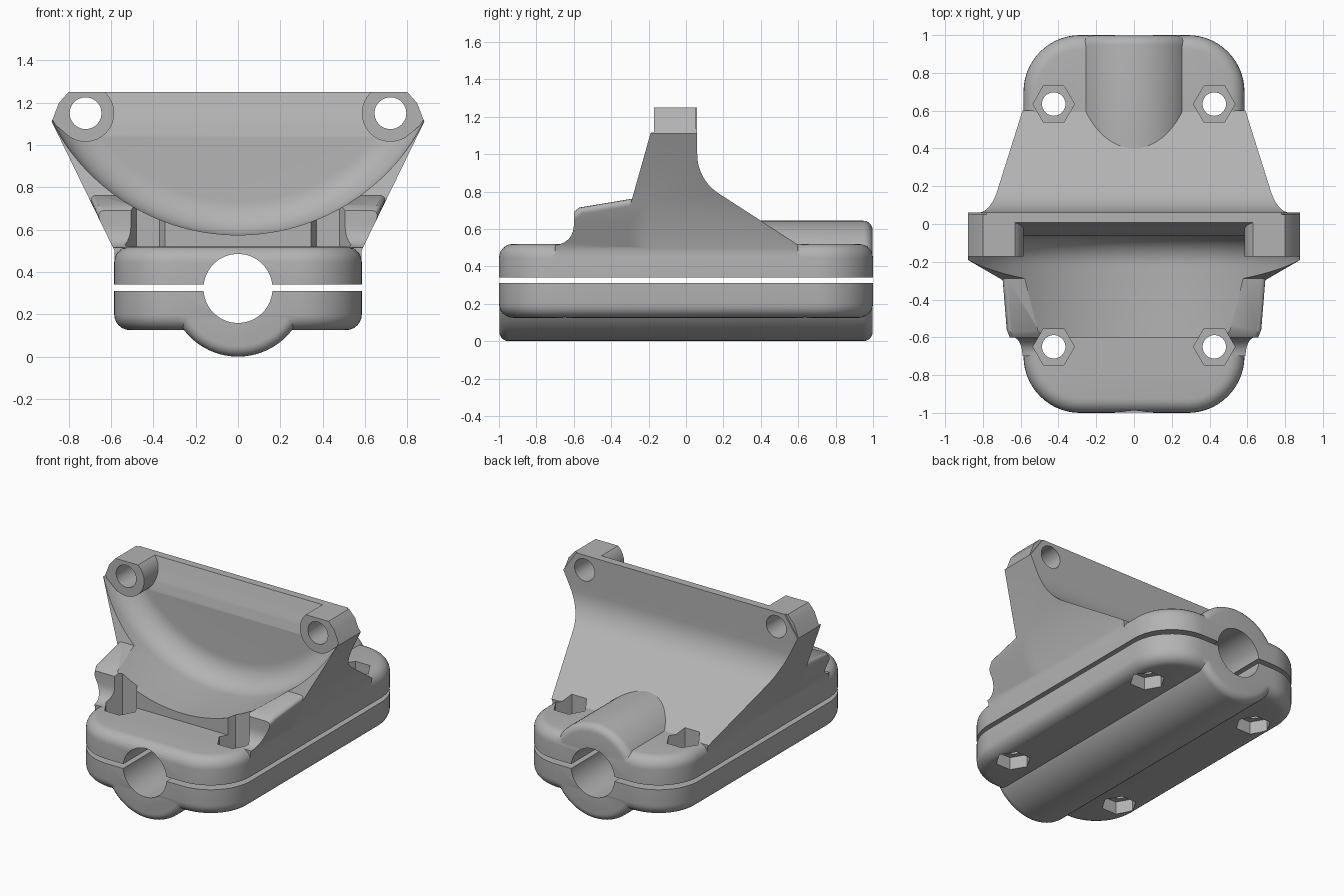
import bpy, bmesh
from math import sin, cos, pi, radians
from mathutils import Vector

if "Cube" in bpy.data.objects:
    bpy.data.objects.remove(bpy.data.objects["Cube"], do_unlink=True)

grey = bpy.data.materials.new("plain grey")
grey.use_nodes = True
COLOUR = (0.45, 0.45, 0.45, 1)
grey.diffuse_color = COLOUR
grey.node_tree.nodes["Principled BSDF"].inputs["Base Color"].default_value = COLOUR

BORE_Z, BASIN_Z = 0.322, 1.565


def arc(cx, cy, r, a0, a1, n):
    angles = [radians(a0 + (a1 - a0) * i / n) for i in range(n + 1)]
    return [(cx + r * cos(a), cy + r * sin(a)) for a in angles]


def circle(cx, cy, r, n=48):
    return arc(cx, cy, r, 0, 360, n)[:-1]


def finish(name, bm):
    bmesh.ops.recalc_face_normals(bm, faces=bm.faces)
    mesh = bpy.data.meshes.new(name)
    bm.to_mesh(mesh)
    bm.free()
    mesh.materials.append(grey)
    obj = bpy.data.objects.new(name, mesh)
    bpy.context.collection.objects.link(obj)
    return obj


def prism_bm(pts, axis, lo, hi):
    """Extrude a 2D outline along one axis."""
    place = {"x": lambda a, b: (lo, a, b),
             "y": lambda a, b: (a, lo, b),
             "z": lambda a, b: (a, b, lo)}[axis]
    bm = bmesh.new()
    face = bm.faces.new([bm.verts.new(place(a, b)) for a, b in pts])
    new = bmesh.ops.extrude_face_region(bm, geom=[face])["geom"]
    shift = Vector([(hi - lo) * (axis == k) for k in "xyz"])
    bmesh.ops.translate(bm, vec=shift, verts=[g for g in new if isinstance(g, bmesh.types.BMVert)])
    bmesh.ops.recalc_face_normals(bm, faces=bm.faces)
    return bm


def prism(name, pts, axis, lo, hi):
    return finish(name, prism_bm(pts, axis, lo, hi))


def box(name, x, y, z):
    return prism(name, [(x[0], y[0]), (x[1], y[0]), (x[1], y[1]), (x[0], y[1])], "z", *z)


def lathe(name, profile, z, n):
    """Revolve (radius, y) points around a y-parallel axis at height z."""
    bm = bmesh.new()
    rings = [[bm.verts.new((r * sin(2 * pi * i / n), y, z - r * cos(2 * pi * i / n)))
              for i in range(n)] for r, y in profile]
    for a, b in zip(rings, rings[1:]):
        for i in range(n):
            j = (i + 1) % n
            bm.faces.new((a[i], a[j], b[j], b[i]))
    bm.faces.new(rings[0])
    bm.faces.new(rings[-1])
    return finish(name, bm)


def boolean(target, tool, operation):
    tool.hide_render = True
    mod = target.modifiers.new("bool", "BOOLEAN")
    mod.object, mod.operation, mod.solver = tool, operation, "EXACT"
    bpy.context.view_layer.objects.active = target
    bpy.ops.object.modifier_apply(modifier=mod.name)
    bpy.data.objects.remove(tool, do_unlink=True)


def add(target, tool):
    boolean(target, tool, "UNION")


def cut(target, tool):
    boolean(target, tool, "DIFFERENCE")


def plate(name, z0, z1, round_z):
    """Round-cornered plate with a filleted rim on one face."""
    pts = []
    for cx, cy, a in ((0.285, 0.7, 0), (-0.285, 0.7, 90), (-0.285, -0.7, 180), (0.285, -0.7, 270)):
        pts += arc(cx, cy, 0.3, a, a + 90, 14)
    bm = prism_bm(pts, "z", z0, z1)
    rim = [e for e in bm.edges if all(abs(v.co.z - round_z) < 1e-4 for v in e.verts)]
    bmesh.ops.bevel(bm, geom=rim, offset=0.075, segments=6, profile=0.5, affect="EDGES")
    return finish(name, bm)


def boss(name, y0, y1):
    """Round housing around the bore, with filleted ends."""
    f, r = 0.05, 0.322
    profile = [(r - f + a, y0 + f + b) for a, b in arc(0, 0, f, -90, 0, 5)]
    profile += [(r - f + a, y1 - f + b) for a, b in arc(0, 0, f, 0, 90, 5)]
    return lathe(name, profile, BORE_Z, 72)


def flared(name, pts, round_top=0):
    """Side profile spanning the width, flaring outward with height."""
    bm = prism_bm(pts, "x", -1, 1)
    for z in (0.5, 1.11):
        bmesh.ops.bisect_plane(bm, geom=bm.verts[:] + bm.edges[:] + bm.faces[:],
                               plane_co=(0, 0, z), plane_no=(0, 0, 1))
    for v in bm.verts:
        z = v.co.z
        v.co.x *= 0.583 + 0.487 * max(0, min(z, 1.11) - 0.5) - 0.7 * max(0, z - 1.11)
    if round_top:
        top = [e for e in bm.edges if min(v.co.z for v in e.verts) > 0.68
               and abs(e.verts[0].co.x - e.verts[1].co.x) < 0.1]
        bmesh.ops.bevel(bm, geom=top, offset=round_top, segments=5, profile=0.5, affect="EDGES")
    return finish(name, bm)


# Lower clamp half
lower = plate("lower_clamp", 0.125, 0.36, 0.125)
add(lower, boss("lower_boss", -0.998, 0.998))
cut(lower, box("lower_trim", (-1, 1), (-2, 2), (0.31, 1)))

# Upper clamp half with rear bore housing
upper = plate("upper_clamp_bracket", 0.3, 0.52, 0.52)
add(upper, boss("rear_housing", 0.12, 0.998))

# Flared upright with a concave back, and the low front cheeks
back = arc(0.31, 1.0, 0.25, 180, 238, 10)
add(upper, flared("upright", [(-0.3, 0.4), (-0.3, 0.72), (-0.19, 1.11), (-0.17, 1.25),
                              (0.06, 1.25)] + back + [(0.6, 0.515), (0.6, 0.4)]))
cheeks = flared("cheeks", [(-0.2, 0.4), (-0.2, 0.776), (-0.57, 0.714), (-0.6, 0.69)]
                + arc(-0.7, 0.615, 0.1, 0, -90, 6) + [(-0.7, 0.4)], 0.04)
cut(cheeks, box("front_step", (-0.5, 0.5), (-0.9, -0.6), (0.3, 0.9)))
add(upper, cheeks)

# Round basin hollowed out of the front, with a filleted back wall
fillet = [(0.83 + a, -0.22 + b) for a, b in arc(0, 0, 0.16, 0, 90, 10)]
cut(upper, lathe("basin", [(0.99, -1.3)] + fillet, BASIN_Z, 160))
cut(upper, prism("wall_taper", [(0.01, 1.26), (-0.02, 1.17), (-0.045, 1.1), (-0.07, 1.0),
                                (-0.2, 1.0), (-0.2, 1.26)], "x", -0.64, 0.64))

# Mounting lugs, rounded inside and pointed outside
for s in (-1, 1):
    ring = [(x, z) for x, z in arc(0.72, 1.15, 0.135, 21, 311, 40) if z < 1.249]
    ring = [(0.88, 1.11), ring[0], (0.8, 1.25), (0.63, 1.25)] + ring[1:]
    ring = [p for i, p in enumerate(ring) if i < 4 or p[0] < 0.63 or p[1] < 1.15]
    add(upper, prism("lug", [(s * x, z) for x, z in ring], "y", -0.172, 0.05))
    cut(upper, prism("lug_hole", circle(s * 0.72, 1.15, 0.075), "y", -0.5, 0.5))

cut(upper, box("upper_trim", (-1, 1), (-2, 2), (0, 0.34)))

# Bore, bolt holes and hexagonal nut pockets
for half in (lower, upper):
    cut(half, prism("bore", circle(0, BORE_Z, 0.163, 64), "y", -1.5, 1.5))
    pocket = (-0.2, 0.21) if half is lower else (0.42, 0.95)
    for x in (-0.425, 0.425):
        for y in (-0.65, 0.635):
            cut(half, prism("nut_pocket", circle(x, y, 0.11, 6), "z", *pocket))
            cut(half, prism("bolt_hole", circle(x, y, 0.062, 32), "z", -0.5, 0.9))

# Smooth shading with crisp edges
bpy.ops.object.select_all(action="DESELECT")
for half in (lower, upper):
    half.select_set(True)
bpy.context.view_layer.objects.active = upper
bpy.ops.object.shade_smooth_by_angle(angle=radians(30))
